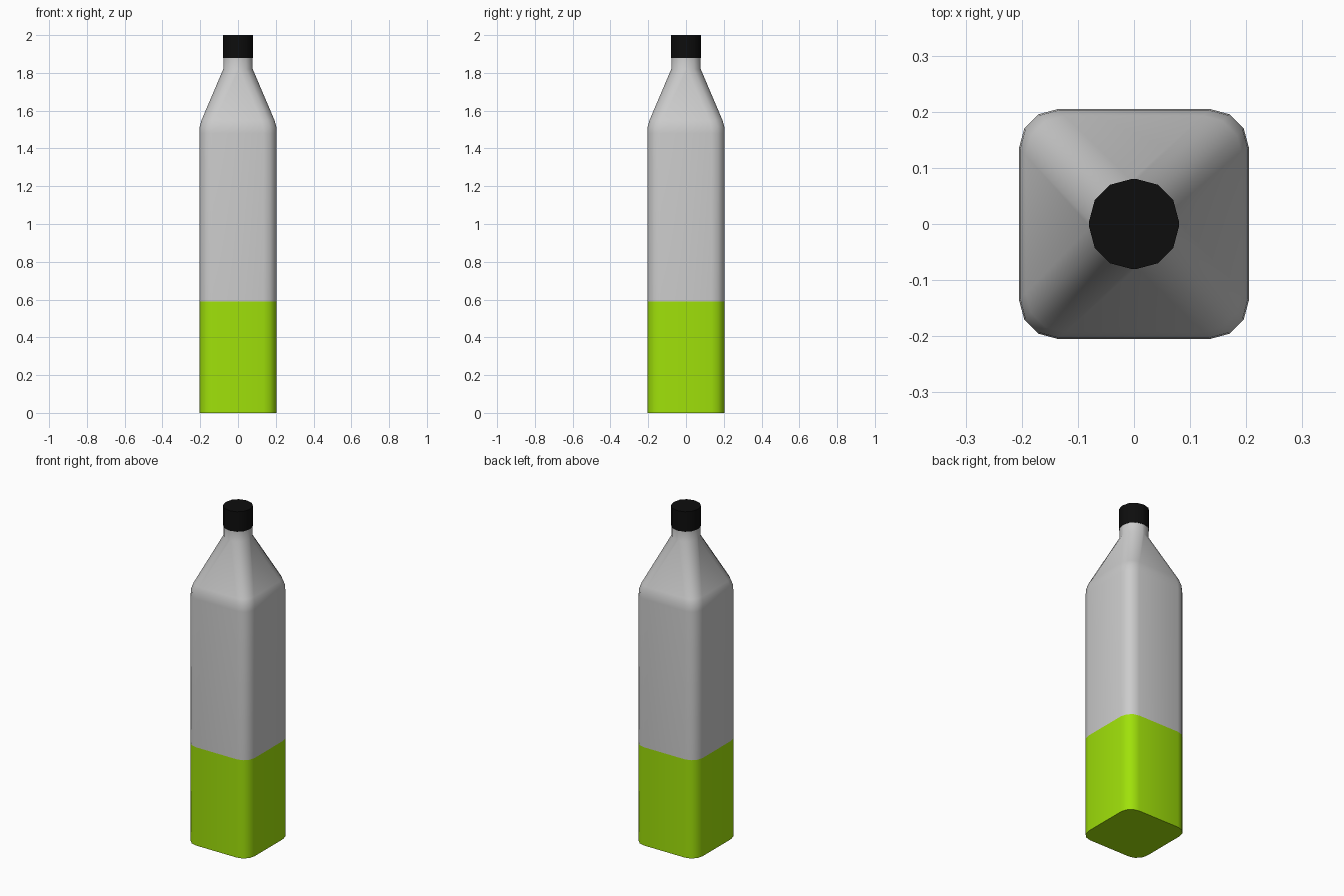
import bpy, bmesh, math

if "Cube" in bpy.data.objects:
    bpy.data.objects.remove(bpy.data.objects["Cube"])


def ring_points(half, radius, segs=3):
    """Rounded square outline, counter-clockwise."""
    pts = []
    for q, (sx, sy) in enumerate([(1, 1), (-1, 1), (-1, -1), (1, -1)]):
        for i in range(segs + 1):
            a = math.pi / 2 * (q + i / segs)
            pts.append((sx * (half - radius) + radius * math.cos(a),
                        sy * (half - radius) + radius * math.sin(a)))
    return pts


def material(name, color):
    m = bpy.data.materials.new(name)
    m.diffuse_color = color
    m.use_nodes = True
    m.node_tree.nodes["Principled BSDF"].inputs["Base Color"].default_value = m.diffuse_color
    return m


def loft(name, sections, mats, levels):
    """Skin rounded-square sections (z, half width, corner radius)."""
    bm = bmesh.new()
    rings = [[bm.verts.new((x, y, z)) for x, y in ring_points(h, r)]
             for z, h, r in sections]
    n = len(rings[0])
    bm.faces.new(rings[0][::-1]).material_index = levels[0]
    for k in range(len(rings) - 1):
        a, b = rings[k], rings[k + 1]
        for i in range(n):
            j = (i + 1) % n
            bm.faces.new((a[i], a[j], b[j], b[i])).material_index = levels[k]
    bm.faces.new(rings[-1]).material_index = levels[-1]
    mesh = bpy.data.meshes.new(name)
    bm.to_mesh(mesh)
    bm.free()
    for m in mats:
        mesh.materials.append(m)
    ob = bpy.data.objects.new(name, mesh)
    bpy.context.collection.objects.link(ob)
    bpy.ops.object.select_all(action='DESELECT')
    ob.select_set(True)
    bpy.context.view_layer.objects.active = ob
    bpy.ops.object.shade_smooth_by_angle(angle=math.radians(40))
    return ob


grey = material("grey_glass", (0.8, 0.8, 0.8, 1))
green = material("green_band", (0.35, 0.75, 0.003, 1))
black = material("black_cap", (0.004, 0.004, 0.004, 1))

# Bottle: green lower part, grey body, rounded shoulder, taper and neck
loft("bottle", [
    (0.0, 0.205, 0.07),
    (0.59, 0.205, 0.07),
    (1.48, 0.205, 0.07),
    (1.515, 0.203, 0.07),
    (1.55, 0.193, 0.07),
    (1.82, 0.078, 0.073),
    (1.89, 0.078, 0.073),
], [grey, green], [1, 0, 0, 0, 0, 0])

# Screw cap
loft("cap", [(1.88, 0.08, 0.075), (2.0, 0.08, 0.075)], [black], [0])
